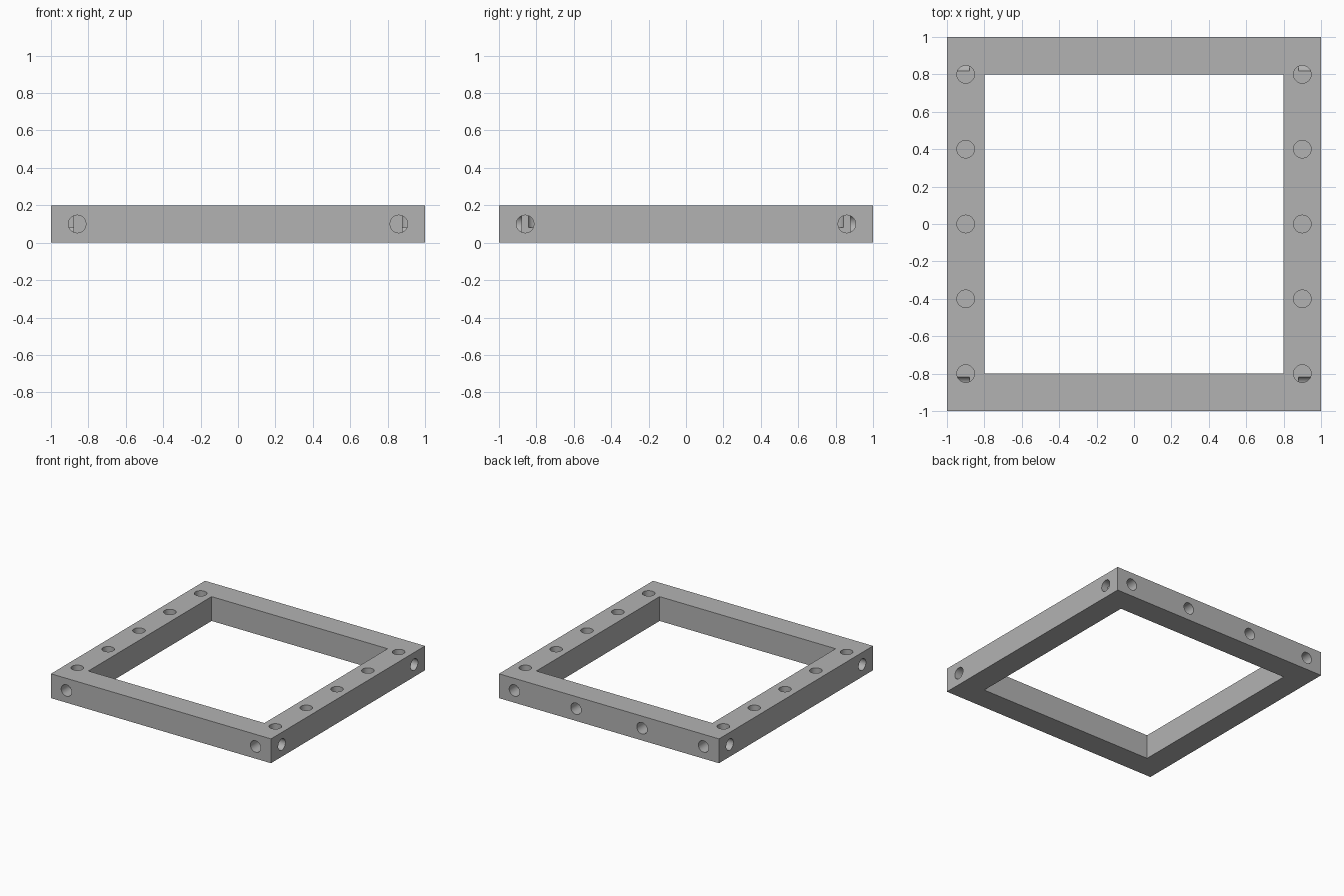
import bpy, bmesh, math
from mathutils import Matrix, Vector

HEIGHT = 0.2
RADIUS = 0.047
DEPTH = 0.12     # blind hole depth
EXTRA = 0.05     # cutter overshoot outside the frame

if "Cube" in bpy.data.objects:
    bpy.data.objects.remove(bpy.data.objects["Cube"], do_unlink=True)


def mesh_object(name, bm):
    mesh = bpy.data.meshes.new(name)
    bm.to_mesh(mesh)
    bm.free()
    obj = bpy.data.objects.new(name, mesh)
    bpy.context.collection.objects.link(obj)
    return obj


def box(name, size, centre):
    bm = bmesh.new()
    bmesh.ops.create_cube(bm, size=1, matrix=Matrix.Translation(centre) @ Matrix.Diagonal((*size, 1)))
    return mesh_object(name, bm)


def drill(name, holes):
    """Cylinders entering the surface at each point, against its outward normal."""
    bm = bmesh.new()
    for point, normal in holes:
        normal = Vector(normal)
        centre = Vector(point) + normal * (EXTRA - DEPTH) / 2
        turn = normal.to_track_quat('Z', 'Y').to_matrix().to_4x4()
        bmesh.ops.create_cone(bm, cap_ends=True, segments=48, radius1=RADIUS, radius2=RADIUS,
                              depth=DEPTH + EXTRA, matrix=Matrix.Translation(centre) @ turn)
    return mesh_object(name, bm)


# Square frame and its cutters
frame = box("square_frame", (2, 2, HEIGHT), (0, 0, HEIGHT / 2))
mid = HEIGHT / 2
side = 0.86
cutters = [
    box("opening_cutter", (1.6, 1.6, 1), (0, 0, mid)),
    # Five holes along the top of each side bar
    drill("top_hole_cutter", [((x, 0.4 * i, HEIGHT), (0, 0, 1))
                              for x in (-0.9, 0.9) for i in range(-2, 3)]),
    # Two holes in the front, four in the back
    drill("front_back_hole_cutter",
          [((x, -1, mid), (0, -1, 0)) for x in (-side, side)] +
          [((x, 1, mid), (0, 1, 0)) for x in (-side, -0.3, 0.3, side)]),
    # Two holes in each side
    drill("side_hole_cutter", [((s, y, mid), (s, 0, 0))
                               for s in (-1, 1) for y in (-side, side)]),
]
for cutter in cutters:
    cutter.hide_render = True
    mod = frame.modifiers.new(cutter.name, 'BOOLEAN')
    mod.operation = 'DIFFERENCE'
    mod.solver = 'EXACT'
    mod.object = cutter

# Bake the cuts and remove the cutters
bpy.context.view_layer.update()
cut = bpy.data.meshes.new_from_object(frame.evaluated_get(bpy.context.evaluated_depsgraph_get()))
frame.modifiers.clear()
frame.data = cut
for cutter in cutters:
    bpy.data.objects.remove(cutter, do_unlink=True)

# Plain grey material
grey = bpy.data.materials.new("plain_grey")
colour = (0.45, 0.45, 0.45, 1)
grey.use_nodes = True
grey.diffuse_color = colour
grey.node_tree.nodes["Principled BSDF"].inputs["Base Color"].default_value = colour
cut.materials.clear()
cut.materials.append(grey)

# Smooth hole walls, sharp edges
bpy.ops.object.select_all(action='DESELECT')
frame.select_set(True)
bpy.context.view_layer.objects.active = frame
bpy.ops.object.shade_smooth_by_angle(angle=math.radians(30))
